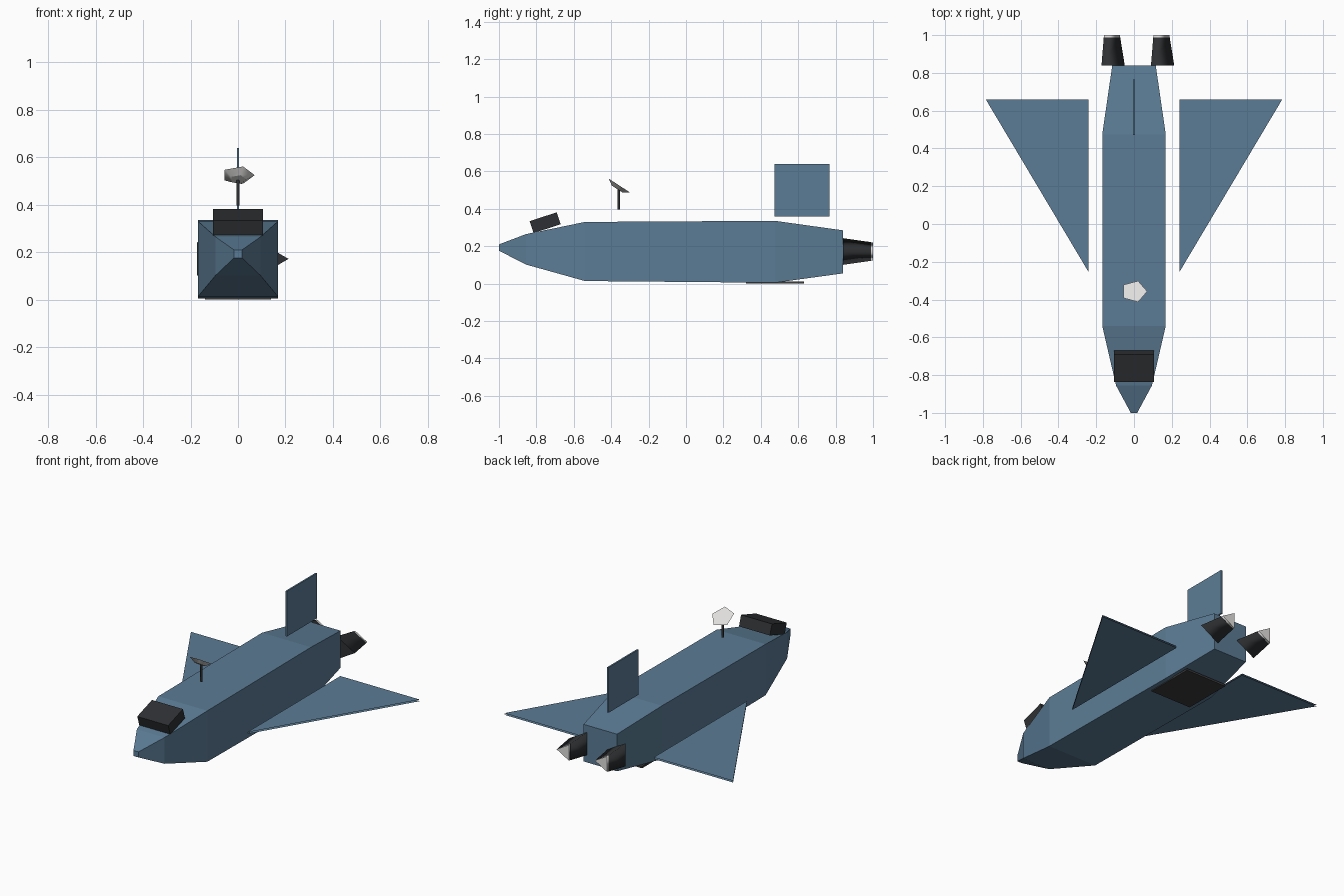
import bpy
import bmesh
from math import sin, cos, pi, radians
from mathutils import Matrix, Vector

cube = bpy.data.objects.get("Cube")
if cube:
    bpy.data.objects.remove(cube, do_unlink=True)


def material(name, rgb):
    m = bpy.data.materials.new(name)
    m.use_nodes = True
    color = (*rgb, 1.0)
    m.diffuse_color = color
    m.node_tree.nodes["Principled BSDF"].inputs["Base Color"].default_value = color
    return m


steel_blue = material("steel_blue", (0.105, 0.2, 0.3))
charcoal = material("charcoal", (0.028, 0.03, 0.033))
door_grey = material("door_grey", (0.045, 0.045, 0.045))
pale_grey = material("pale_grey", (0.75, 0.74, 0.73))


def finish(name, bm, mat):
    mesh = bpy.data.meshes.new(name)
    bm.to_mesh(mesh)
    bm.free()
    mesh.materials.append(mat)
    obj = bpy.data.objects.new(name, mesh)
    bpy.context.collection.objects.link(obj)
    return obj


def loft(name, rings, mat, smooth=False, matrix=None):
    """Skin a list of point rings and cap both ends; only the sides go smooth."""
    bm = bmesh.new()
    loops = [[bm.verts.new(p) for p in ring] for ring in rings]
    for a, b in zip(loops, loops[1:]):
        for i in range(len(a)):
            j = (i + 1) % len(a)
            bm.faces.new((a[i], a[j], b[j], b[i])).smooth = smooth
    bm.faces.new(loops[0])
    bm.faces.new(loops[-1])
    if matrix:
        bm.transform(matrix)
    bmesh.ops.recalc_face_normals(bm, faces=bm.faces)
    return finish(name, bm, mat)


def rect_xz(y, w, low, high):
    return [(-w, y, low), (w, y, low), (w, y, high), (-w, y, high)]


def box(name, center, size, mat, tilt=0):
    x, y, z = (s / 2 for s in size)
    matrix = Matrix.Translation(center) @ Matrix.Rotation(tilt, 4, "X")
    return loft(name, [rect_xz(-y, x, -z, z), rect_xz(y, x, -z, z)], mat, matrix=matrix)


def polygon(sides, radius, z):
    """Regular polygon about local z with a corner on +x."""
    angles = [2 * pi * i / sides for i in range(sides)]
    return [(radius * cos(a), radius * sin(a), z) for a in angles]


# Fuselage: rectangular sections from nose to tail
sections = [
    (-1.0, 0.017, 0.176, 0.21),
    (-0.855, 0.095, 0.102, 0.265),
    (-0.54, 0.168, 0.014, 0.33),
    (0.475, 0.168, 0.005, 0.336),
    (0.84, 0.115, 0.055, 0.285),
]
loft("fuselage", [rect_xz(*s) for s in sections], steel_blue)

# Cockpit canopy, tail fin and belly door
box("cockpit_canopy", (0, -0.753, 0.326), (0.212, 0.152, 0.067), charcoal, radians(18))
box("tail_fin", (0, 0.619, 0.5), (0.01, 0.294, 0.28), steel_blue)
box("belly_door", (0, 0.475, 0.006), (0.28, 0.31, 0.012), door_grey)

# Delta wings: open upper and lower skins
for side, x in (("left", 1), ("right", -1)):
    bm = bmesh.new()
    for z, up in ((0.106, 1), (0.096, -1)):
        corners = [(0.24 * x, -0.255, z), (0.785 * x, 0.66, z), (0.24 * x, 0.66, z)]
        face = bm.faces.new([bm.verts.new(c) for c in corners])
        face.normal_update()
        if face.normal.z * up < 0:
            face.normal_flip()
    finish(side + "_wing", bm, steel_blue)

# Three-sided engine nozzles with pale exhaust plates
for side, x in (("left", 0.131), ("right", -0.131)):
    # local z runs backwards along +y
    place = Matrix.Translation((x, 0.84, 0.172)) @ Matrix.Rotation(-pi / 2, 4, "X")
    loft(side + "_engine", [polygon(3, 0.082, 0), polygon(3, 0.058, 0.148)],
         charcoal, True, place)
    loft(side + "_exhaust", [polygon(3, 0.057, 0.148), polygon(3, 0.056, 0.16)],
         pale_grey, True, place)

# Antenna: thin mast and a tilted five-sided dish
loft("antenna_mast", [polygon(5, 0.007, 0), polygon(5, 0.007, 0.11)], charcoal, True,
     Matrix.Translation((0, -0.36, 0.397)))
dish_place = Matrix.Translation((0, -0.357, 0.525)) @ Matrix.Rotation(radians(-33), 4, "X")
loft("antenna_dish", [polygon(5, 0.035, -0.022), polygon(5, 0.07, 0)], pale_grey, True,
     dish_place)
